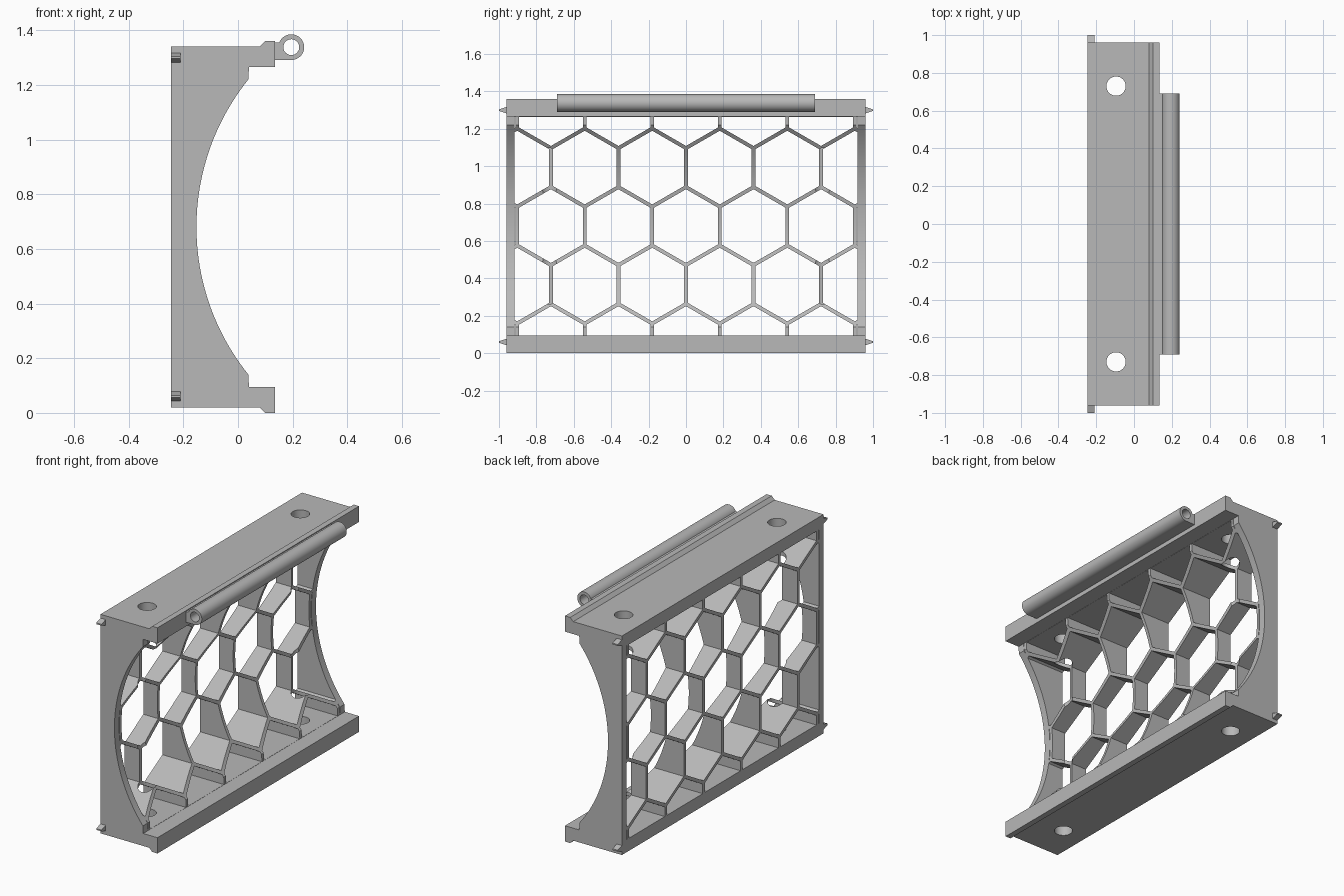
import bpy, bmesh
from math import sin, cos, radians, asin
from mathutils import Vector

cube = bpy.data.objects.get("Cube")
if cube:
    bpy.data.objects.remove(cube)

gray = bpy.data.materials.new("plain_gray")
gray.use_nodes = True
GRAY = (0.48, 0.48, 0.48, 1)
gray.diffuse_color = GRAY
gray.node_tree.nodes["Principled BSDF"].inputs["Base Color"].default_value = GRAY


def prisms(name, outlines, axis, lo, hi):
    """Extrude closed outlines along an axis: 'x' takes (y, z), 'y' takes (x, z), 'z' takes (x, y)."""
    place = {"x": lambda a, b, t: (t, a, b),
             "y": lambda a, b, t: (a, t, b),
             "z": lambda a, b, t: (a, b, t)}[axis]
    step = Vector(place(0, 0, hi - lo))
    bm = bmesh.new()
    for outline in outlines:
        face = bm.faces.new([bm.verts.new(place(a, b, lo)) for a, b in outline])
        new = bmesh.ops.extrude_face_region(bm, geom=[face], use_keep_orig=True)["geom"]
        bmesh.ops.translate(bm, vec=step, verts=[v for v in new if isinstance(v, bmesh.types.BMVert)])
    bmesh.ops.recalc_face_normals(bm, faces=bm.faces)
    mesh = bpy.data.meshes.new(name)
    bm.to_mesh(mesh)
    bm.free()
    mesh.materials.append(gray)
    ob = bpy.data.objects.new(name, mesh)
    bpy.context.collection.objects.link(ob)
    return ob


def arc(cx, cy, r, start, end, n):
    angles = [radians(start + (end - start) * i / n) for i in range(n + 1)]
    return [(cx + r * cos(a), cy + r * sin(a)) for a in angles]


def circle(cx, cy, r, n=40):
    return arc(cx, cy, r, 0, 360, n)[:-1]


def select(ob):
    bpy.ops.object.select_all(action="DESELECT")
    ob.select_set(True)
    bpy.context.view_layer.objects.active = ob


def boolean(ob, cutter, operation="DIFFERENCE"):
    """Apply a boolean and discard the cutter."""
    mod = ob.modifiers.new("cut", "BOOLEAN")
    mod.operation, mod.solver, mod.object = operation, "EXACT", cutter
    cutter.hide_render = True
    select(ob)
    bpy.ops.object.modifier_apply(modifier=mod.name)
    bpy.data.objects.remove(cutter)


def smooth(ob):
    select(ob)
    bpy.ops.object.shade_smooth_by_angle(angle=radians(25))


MID = 0.68          # height of the plane of symmetry
BACK = -0.245

# Frame: side profile with a scooped front, mirrored about mid height
R, DEPTH, HALF = 0.862, -0.152, 0.54
sweep = radians(1) and asin(HALF / R) * 180 / 3.14159265
lower = [(BACK, 0.02), (0.08, 0.02), (0.1, 0), (0.135, 0), (0.135, 0.095), (0.04, 0.095)]
scoop = arc(DEPTH + R, MID, R, 180 + sweep, 180 - sweep, 48)
upper = [(x, 2 * MID - z) for x, z in reversed(lower)]
frame = prisms("honeycomb_frame", [lower + scoop + upper], "y", -0.96, 0.96)

# Honeycomb openings, trimmed to the inside of the frame
PITCH, WALL = 0.361, 0.02
corner = (PITCH - WALL) / 2 / cos(radians(30))
row_step = PITCH * cos(radians(30))
cells = []
for row in range(-2, 3):
    shift = PITCH / 2 if row % 2 else 0
    for col in range(-3, 3 if shift else 4):
        cy, cz = col * PITCH + shift, MID + row * row_step
        cells.append([(cy + corner * cos(radians(a)), cz + corner * sin(radians(a)))
                      for a in range(30, 390, 60)])
openings = prisms("openings", cells, "x", -0.4, 0.4)
WIN_Y, WIN_Z = 0.916, 0.584
window = prisms("window", [[(-WIN_Y, MID - WIN_Z), (WIN_Y, MID - WIN_Z),
                            (WIN_Y, MID + WIN_Z), (-WIN_Y, MID + WIN_Z)]], "x", -0.35, 0.35)
boolean(openings, window, "INTERSECT")
boolean(frame, openings)

# Vertical screw holes right through the frame
drills = prisms("drills", [circle(-0.095, y, 0.051) for y in (-0.73, 0.73)], "z", -0.1, 1.5)
boolean(frame, drills)
smooth(frame)

# Hinge tube with its bracket
HX, HZ, HR = 0.195, 1.338, 0.047
outline = [(0.132, HZ - HR), (0.132, 1.355)] + arc(HX, HZ, HR, 158, -90, 40)
hinge = prisms("hinge_tube", [outline], "y", -0.69, 0.69)
boolean(hinge, prisms("bore", [circle(HX, HZ, 0.029)], "y", -0.8, 0.8))
smooth(hinge)

# Wedge pegs at the four rear corners
for side, label in ((1, "left"), (-1, "right")):
    for z, level in ((0.06, "lower"), (2 * MID - 0.06, "upper")):
        wedge = [(side * 0.955, z - 0.019), (side, z - 0.004), (side, z + 0.004), (side * 0.955, z + 0.019)]
        prisms(f"{level}_{label}_peg", [wedge], "x", BACK, -0.21)
